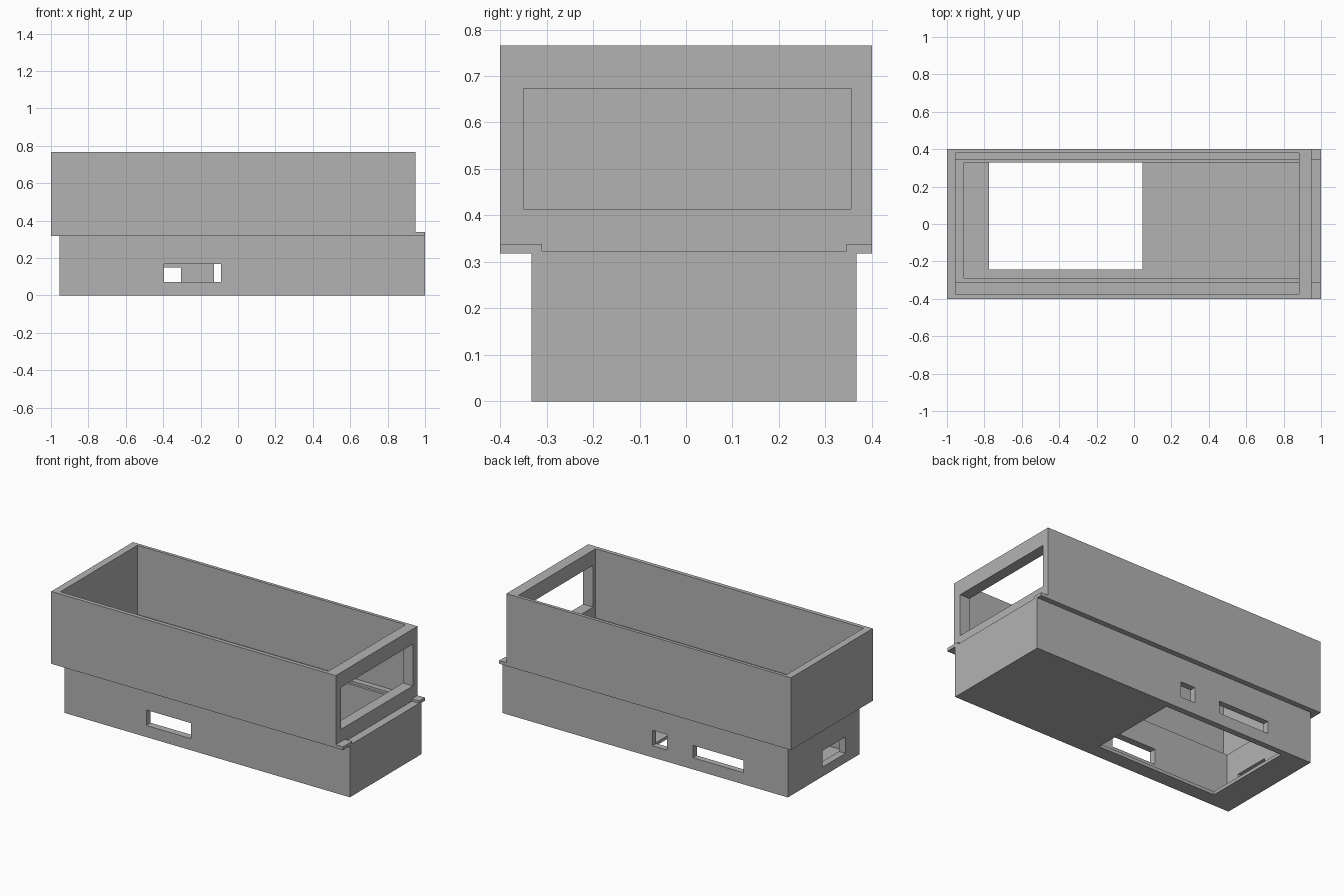
import bpy
import bmesh

cube = bpy.data.objects.get("Cube")
if cube:
    bpy.data.objects.remove(cube, do_unlink=True)

grey = bpy.data.materials.new("plain_grey")
grey.use_nodes = True
colour = (0.45, 0.45, 0.45, 1)
grey.diffuse_color = colour
grey.node_tree.nodes["Principled BSDF"].inputs["Base Color"].default_value = colour


def extrude_x(name, profile, x0, x1):
    """Solid from a y-z outline swept along x."""
    bm = bmesh.new()
    face = bm.faces.new([bm.verts.new((x0, y, z)) for y, z in profile])
    swept = bmesh.ops.extrude_face_region(bm, geom=[face])
    verts = [g for g in swept["geom"] if isinstance(g, bmesh.types.BMVert)]
    bmesh.ops.translate(bm, verts=verts, vec=(x1 - x0, 0, 0))
    bmesh.ops.recalc_face_normals(bm, faces=bm.faces)
    mesh = bpy.data.meshes.new(name)
    bm.to_mesh(mesh)
    bm.free()
    mesh.materials.append(grey)
    obj = bpy.data.objects.new(name, mesh)
    bpy.context.collection.objects.link(obj)
    return obj


def cut(body, name, x, y, z):
    """Remove a rectangular block, given as ranges, from the body."""
    outline = [(y[0], z[0]), (y[1], z[0]), (y[1], z[1]), (y[0], z[1])]
    cutter = extrude_x(name, outline, *x)
    cutter.hide_render = True
    mod = body.modifiers.new(name, "BOOLEAN")
    mod.operation = "DIFFERENCE"
    mod.solver = "EXACT"
    mod.object = cutter
    bpy.context.view_layer.objects.active = body
    bpy.ops.object.modifier_apply(modifier=name)
    bpy.data.objects.remove(cutter, do_unlink=True)


# Main levels and wall lines
TOP, LEDGE, GROOVE, RAIL = 0.766, 0.318, 0.323, 0.338
TRAY_Y = (-0.333, 0.367)
POCKET_Y = (-0.29, 0.33)
GROOVE_Y = (-0.31, 0.345)

# Narrow tray below a wider upper shell, as one solid
outline = [(TRAY_Y[0], 0), (TRAY_Y[1], 0), (TRAY_Y[1], LEDGE), (0.4, LEDGE),
           (0.4, TOP), (-0.4, TOP), (-0.4, LEDGE), (TRAY_Y[0], LEDGE)]
box = extrude_x("open_enclosure", outline, -1, 1)

# Outside steps at both ends
cut(box, "tray_end_step", (-1.2, -0.955), (-0.6, 0.6), (-0.2, LEDGE))
cut(box, "shell_end_step", (0.95, 1.2), (-0.6, 0.6), (RAIL, 1))

# Hollow upper shell, lid groove and lower pocket
cut(box, "shell_hollow", (-0.955, 0.882), (-0.375, 0.38), (RAIL, 1))
cut(box, "groove", (-0.955, 0.882), GROOVE_Y, (GROOVE, 0.5))
cut(box, "groove_end", (0.95, 1.2), GROOVE_Y, (GROOVE, 0.5))
cut(box, "pocket", (-0.91, 0.882), POCKET_Y, (0.02, 0.4))
cut(box, "pocket_end", (0.85, 0.955), POCKET_Y, (0.02, GROOVE - 0.003))

# Openings in the floor and walls
cut(box, "floor_opening", (-0.775, 0.045), (-0.243, POCKET_Y[1]), (-0.1, 0.1))
cut(box, "shell_window", (0.8, 1.2), (-0.35, 0.355), (0.414, 0.673))
cut(box, "front_slot", (-0.395, -0.09), (-0.6, -0.2), (0.072, 0.168))
cut(box, "back_slot", (-0.65, -0.305), (0.2, 0.6), (0.072, 0.148))
cut(box, "back_port", (-0.127, -0.027), (0.2, 0.6), (0.072, 0.168))
cut(box, "end_port", (-1.2, -0.8), (-0.196, 0.027), (0.058, 0.16))
